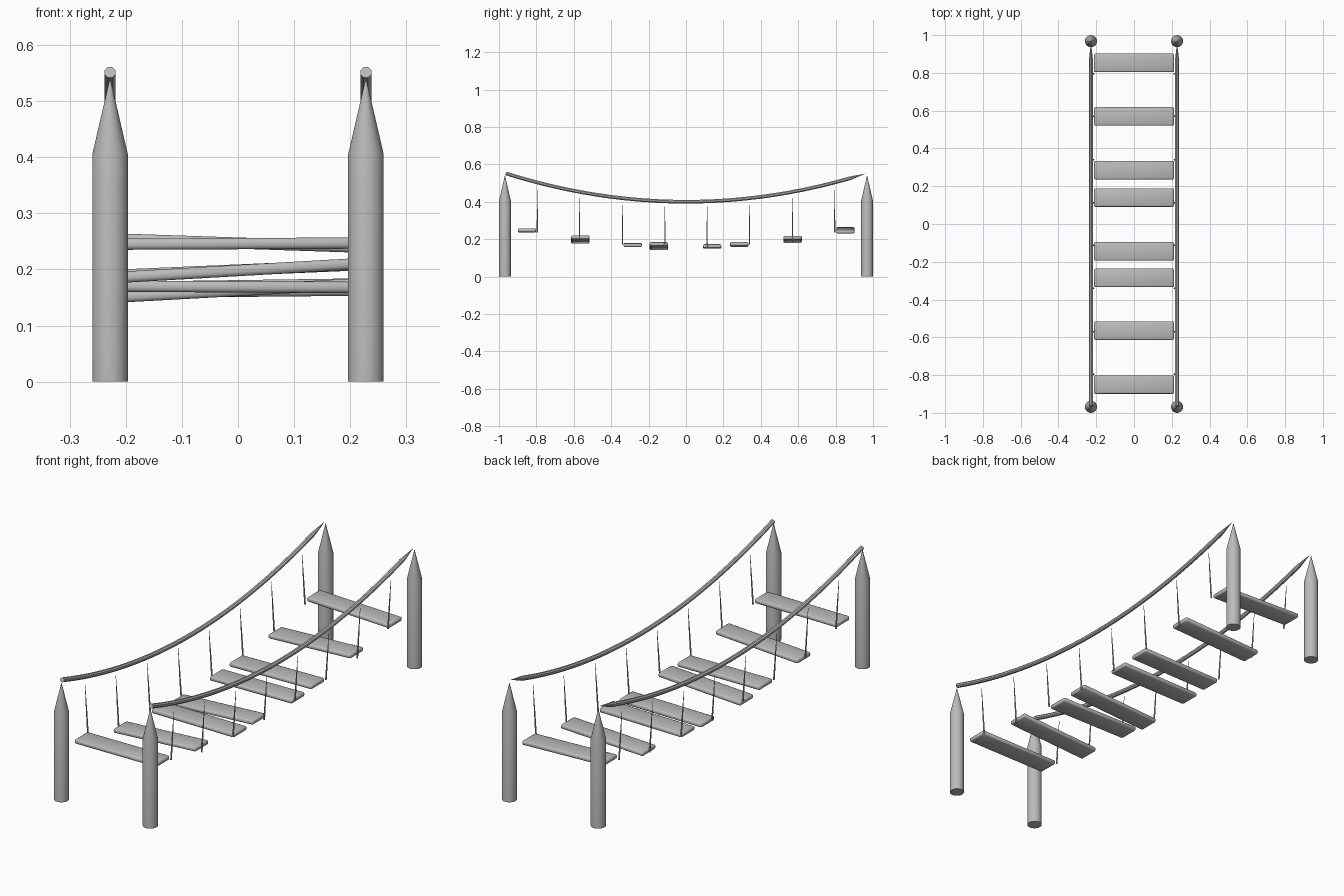
import bpy, bmesh, math
from mathutils import Vector

if "Cube" in bpy.data.objects:
    bpy.data.objects.remove(bpy.data.objects["Cube"])

mat = bpy.data.materials.new("plain_grey")
mat.diffuse_color = (0.5, 0.5, 0.5, 1)
mat.use_nodes = True
mat.node_tree.nodes["Principled BSDF"].inputs["Base Color"].default_value = mat.diffuse_color

RAIL_X = 0.228


def tube(name, rings, sides):
    """Skin circles given as (centre, axis, radius), capped at both ends."""
    bm = bmesh.new()
    loops = []
    for centre, axis, radius in rings:
        side = Vector((0, 1, 0)) if abs(axis.z) > 0.8 else Vector((1, 0, 0))
        up = axis.cross(side).normalized()
        side = up.cross(axis).normalized()
        loops.append([bm.verts.new(centre + radius * (
            side * math.cos(a) + up * math.sin(a)))
            for a in (2 * math.pi * (i + 0.5) / sides for i in range(sides))])
    for a, b in zip(loops, loops[1:]):
        for i in range(sides):
            j = (i + 1) % sides
            bm.faces.new((a[i], a[j], b[j], b[i]))
    bm.faces.new(loops[0])
    bm.faces.new(loops[-1])
    bmesh.ops.recalc_face_normals(bm, faces=bm.faces)
    return finish(name, bm, 40)


def finish(name, bm, angle):
    me = bpy.data.meshes.new(name)
    bm.to_mesh(me)
    bm.free()
    me.materials.append(mat)
    ob = bpy.data.objects.new(name, me)
    bpy.context.collection.objects.link(ob)
    bpy.ops.object.select_all(action='DESELECT')
    bpy.context.view_layer.objects.active = ob
    ob.select_set(True)
    bpy.ops.object.shade_smooth_by_angle(angle=math.radians(angle))
    return ob


def rope_z(y):
    return 0.40 + 0.152 * (y / 0.965) ** 2


# Pointed corner posts
Z = Vector((0, 0, 1))
for x in (-RAIL_X, RAIL_X):
    for y in (-0.968, 0.968):
        tube("post", [(Vector((x, y, z)), Z, r) for z, r in
                      ((0, 0.032), (0.405, 0.032), (0.54, 0.0005))], 24)

# Sagging hand ropes, blunt at the front and pointed at the back
for x in (-RAIL_X, RAIL_X):
    rings = []
    for i in range(25):
        y = -0.963 + 1.92 * i / 24
        slope = 2 * 0.152 * y / 0.965 ** 2
        r = 0.0005 if i == 24 else 0.0105
        rings.append((Vector((x, y, rope_z(y))),
                      Vector((0, 1, slope)).normalized(), r))
    tube("hand_rope", rings, 8)

# Planks: y centre, z at the left end, z at the right end, hanger y, hanger foot
planks = [
    (-0.85, 0.245, 0.247, -0.795, 0.235),
    (-0.565, 0.186, 0.210, -0.57, 0.185),
    (-0.285, 0.170, 0.168, -0.34, 0.172),
    (-0.145, 0.151, 0.174, -0.113, 0.16),
    (0.14, 0.159, 0.163, 0.113, 0.16),
    (0.285, 0.168, 0.174, 0.34, 0.172),
    (0.57, 0.190, 0.208, 0.57, 0.185),
    (0.853, 0.254, 0.240, 0.795, 0.235),
]
for y, zl, zr, hy, foot in planks:
    # Tread board with rounded edges
    bm = bmesh.new()
    bmesh.ops.create_cube(bm, size=1)
    bmesh.ops.scale(bm, vec=(0.423, 0.098, 0.02), verts=bm.verts)
    bmesh.ops.bevel(bm, geom=bm.edges[:], offset=0.007, segments=2,
                    profile=0.5, affect='EDGES')
    board = finish("plank", bm, 60)
    board.location = (0, y, (zl + zr) / 2)
    board.rotation_euler.y = -math.atan2(zr - zl, 0.42)
    # Thin hangers that lean out towards the ropes and narrow upwards
    for s in (-1, 1):
        low = Vector((s * 0.213, hy, foot))
        top = Vector((s * RAIL_X, hy, rope_z(hy) - 0.028 - 0.02 * (hy / 0.9) ** 4))
        axis = (top - low).normalized()
        tube("hanger", [(low, axis, 0.004), (low.lerp(top, 0.5), axis, 0.003),
                        (top, axis, 0.0008)], 6)
